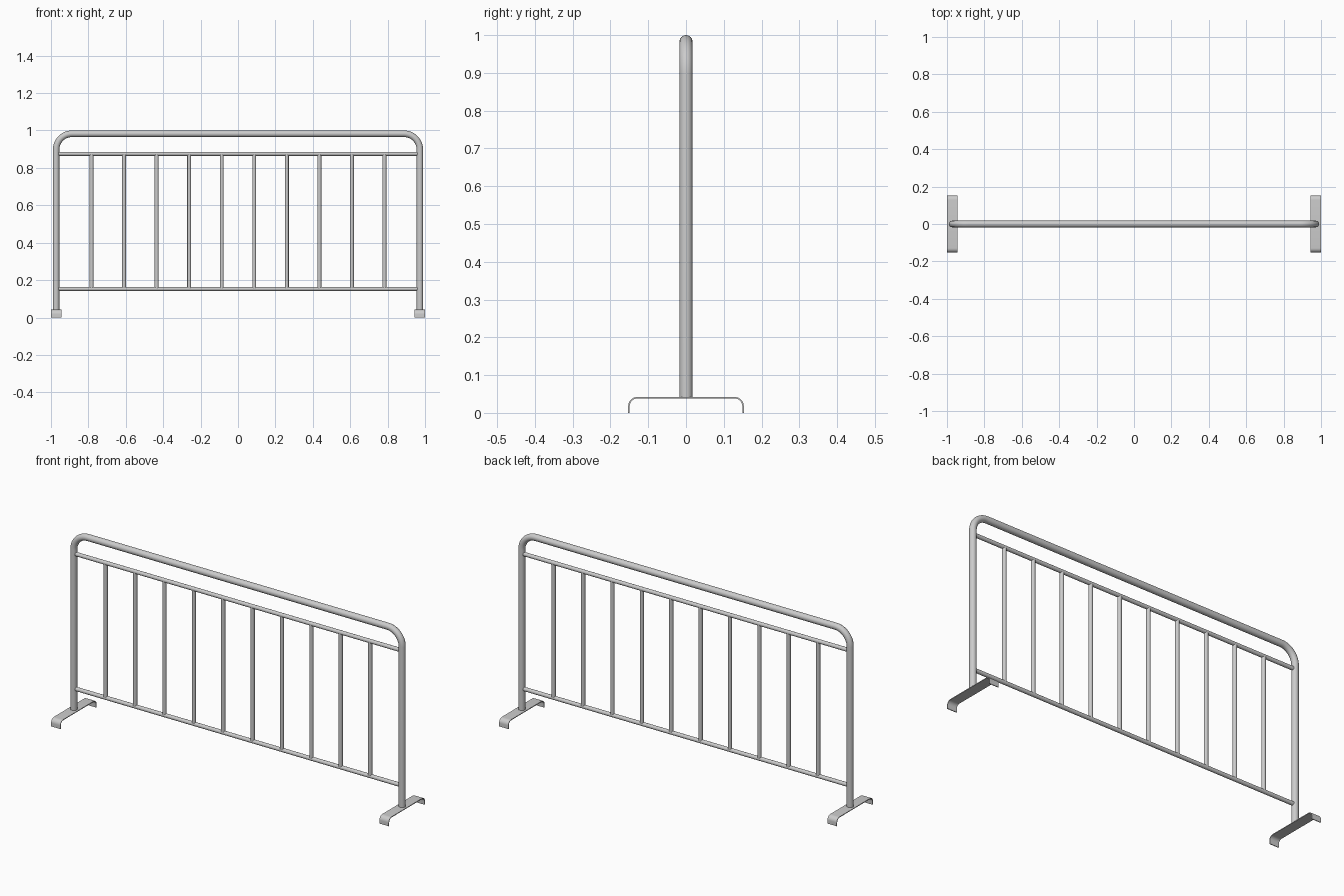
import bpy, bmesh, math
from mathutils import Vector

if "Cube" in bpy.data.objects:
    bpy.data.objects.remove(bpy.data.objects["Cube"])

POST_X, TUBE_R = 0.9725, 0.0175
RAIL_TOP, RAIL_BOTTOM, BAR_R = 0.875, 0.153, 0.0105
FOOT_TOP = 0.042


def finish(obj, angle=40):
    bpy.ops.object.select_all(action='DESELECT')
    obj.select_set(True)
    bpy.context.view_layer.objects.active = obj
    bpy.ops.object.shade_smooth_by_angle(angle=math.radians(angle))


def rod(name, a, b, radius, sides=24):
    a, b = Vector(a), Vector(b)
    bpy.ops.mesh.primitive_cylinder_add(vertices=sides, radius=radius,
                                        depth=(b - a).length, location=(a + b) / 2)
    obj = bpy.context.object
    obj.name = name
    obj.rotation_euler = (b - a).to_track_quat('Z', 'Y').to_euler()
    finish(obj)


def arc(cx, cz, r, start, end, steps):
    return [(cx + r * math.cos(math.radians(start + (end - start) * i / steps)),
             cz + r * math.sin(math.radians(start + (end - start) * i / steps)))
            for i in range(steps + 1)]


# Bent tube frame: two posts and the top rail in one sweep
bend = 0.085
cx, cz = POST_X - bend, 1 - TUBE_R - bend
path = ([(-POST_X, FOOT_TOP - 0.001)] + arc(-cx, cz, bend, 180, 90, 12)
        + arc(cx, cz, bend, 90, 0, 12) + [(POST_X, FOOT_TOP - 0.001)])
curve = bpy.data.curves.new("frame_path", 'CURVE')
curve.dimensions = '3D'
curve.bevel_depth = TUBE_R
curve.bevel_resolution = 6
curve.use_fill_caps = True
spline = curve.splines.new('POLY')
spline.points.add(len(path) - 1)
for p, (x, z) in zip(spline.points, path):
    p.co = (x, 0, z, 1)
frame = bpy.data.objects.new("tube_frame", curve)
bpy.context.collection.objects.link(frame)
bpy.ops.object.select_all(action='DESELECT')
frame.select_set(True)
bpy.context.view_layer.objects.active = frame
bpy.ops.object.convert(target='MESH')
finish(bpy.context.object)

# Horizontal rails
for name, z in (("upper_rail", RAIL_TOP), ("lower_rail", RAIL_BOTTOM)):
    rod(name, (-0.96, 0, z), (0.96, 0, z), BAR_R)

# Upright bars
for i in range(10):
    x = (i - 4.5) * 0.174
    rod(f"upright_bar_{i + 1}", (x, 0, RAIL_BOTTOM), (x, 0, RAIL_TOP), BAR_R)

# Feet: bent flat strips, outer and inner lines of the section
half, t, r, width = 0.153, 0.004, 0.024, 0.055
fy, fz = half - r, FOOT_TOP - r


def strip_line(radius, edge):
    return ([(-edge, 0)] + arc(-fy, fz, radius, 180, 90, 8)
            + arc(fy, fz, radius, 90, 0, 8) + [(edge, 0)])


outer, inner = strip_line(r, half), strip_line(r - t, half - t)
for name, x0 in (("left_foot", -1), ("right_foot", 1 - width)):
    bm = bmesh.new()
    vo = [bm.verts.new((x0, y, z)) for y, z in outer]
    vi = [bm.verts.new((x0, y, z)) for y, z in inner]
    faces = [bm.faces.new((vo[i], vo[i + 1], vi[i + 1], vi[i]))
             for i in range(len(vo) - 1)]
    ext = bmesh.ops.extrude_face_region(bm, geom=faces, use_keep_orig=True)
    bmesh.ops.translate(bm, vec=(width, 0, 0),
                        verts=[g for g in ext['geom'] if isinstance(g, bmesh.types.BMVert)])
    bmesh.ops.recalc_face_normals(bm, faces=bm.faces)
    mesh = bpy.data.meshes.new(name)
    bm.to_mesh(mesh)
    bm.free()
    foot = bpy.data.objects.new(name, mesh)
    bpy.context.collection.objects.link(foot)
    finish(foot)
